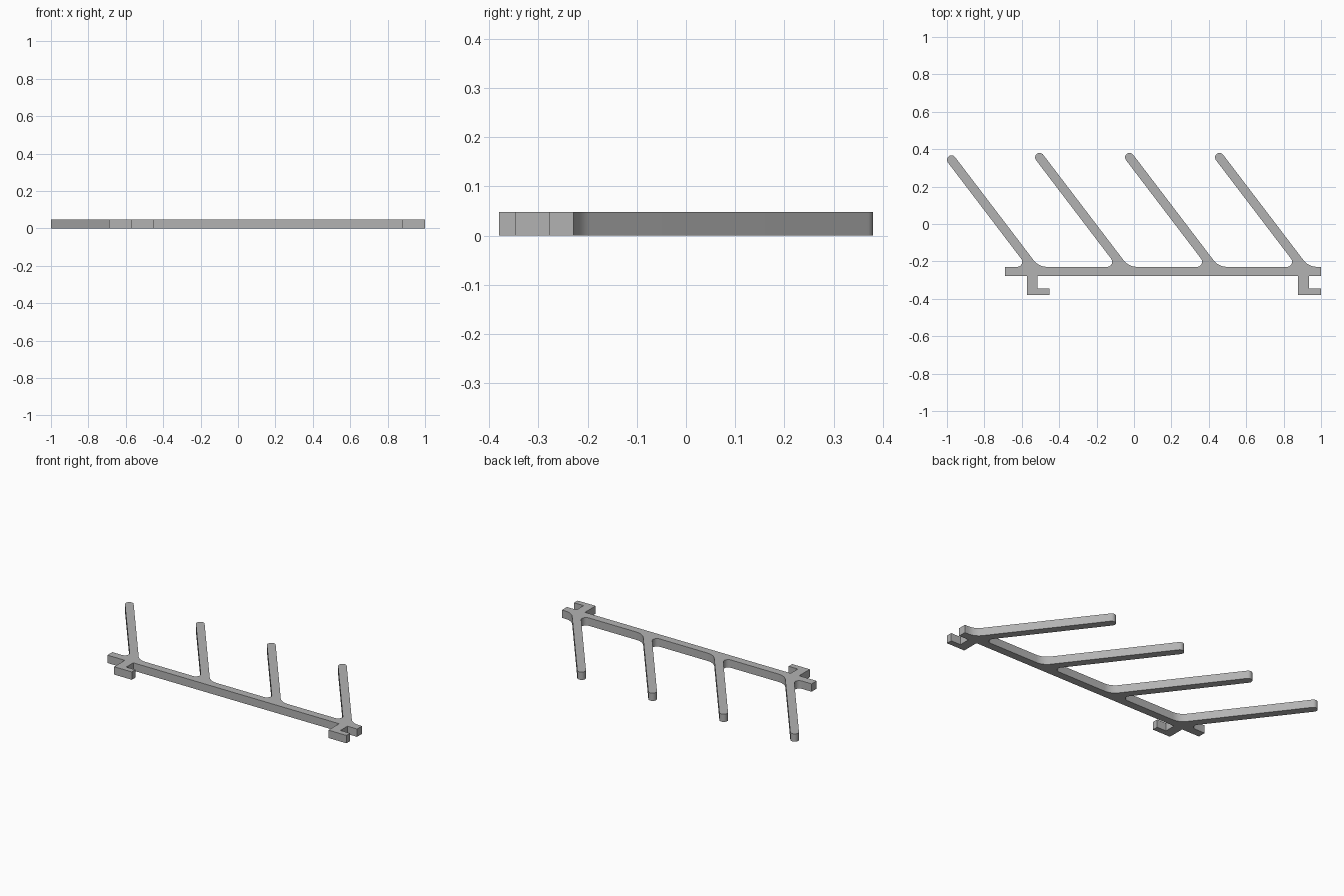
import bpy
import bmesh
import math
from mathutils import Vector

cube = bpy.data.objects.get("Cube")
if cube:
    bpy.data.objects.remove(cube, do_unlink=True)

THICK = 0.048
BAR_LEFT, BAR_RIGHT = -0.69, 1.0
BAR_FRONT, BAR_BACK = -0.277, -0.229
HOOK_FRONT, FOOT_BACK = -0.38, -0.345
PEG_RADIUS = 0.024
PEG_DIR = Vector((-math.cos(math.radians(52.7)), math.sin(math.radians(52.7))))
PEG_SIDE = Vector((PEG_DIR.y, -PEG_DIR.x))   # towards the right edge of a peg


def fillet(corner, dir_in, dir_out, radius, steps=10):
    """Arc that rounds a corner between two rays leaving it."""
    half = dir_in.angle(dir_out) / 2
    centre = corner + (dir_in + dir_out).normalized() * radius / math.sin(half)
    reach = radius / math.tan(half)
    a = corner + dir_in * reach - centre
    b = corner + dir_out * reach - centre
    sweep = a.angle(b)
    return [centre + (a * math.sin((1 - i / steps) * sweep) + b * math.sin(i / steps * sweep))
            / math.sin(sweep) for i in range(steps + 1)]


def hook(x, foot_end):
    """L-shaped hook hanging from the front edge of the bar."""
    return [Vector(p) for p in (
        (x, BAR_FRONT), (x, HOOK_FRONT), (foot_end, HOOK_FRONT),
        (foot_end, FOOT_BACK), (x + 0.057, FOOT_BACK), (x + 0.057, BAR_FRONT))]


def peg(base_x, tip_y, steps=14):
    """Slanted peg with blended foot and round tip, from right to left."""
    base = Vector((base_x, BAR_BACK))
    offset = Vector((PEG_RADIUS / PEG_DIR.y, 0))
    right = Vector((1, 0))
    tip = base + PEG_DIR * ((tip_y - BAR_BACK) / PEG_DIR.y)
    points = fillet(base + offset, right, PEG_DIR, 0.09)
    for i in range(steps + 1):
        t = math.pi * i / steps
        points.append(tip + (PEG_SIDE * math.cos(t) + PEG_DIR * math.sin(t)) * PEG_RADIUS)
    return points + fillet(base - offset, PEG_DIR, -right, 0.027)


# Outline of the rack, counter-clockwise
outline = [Vector((BAR_LEFT, BAR_FRONT))]
outline += hook(-0.572, -0.453) + hook(0.878, BAR_RIGHT)
outline += [Vector((BAR_RIGHT, BAR_FRONT)), Vector((BAR_RIGHT, BAR_BACK))]
for i in reversed(range(4)):
    outline += peg(-0.54 + i * 0.481, 0.343 if i == 0 else 0.356)
outline.append(Vector((BAR_LEFT, BAR_BACK)))

# Extrude the outline into a flat plate
bm = bmesh.new()
base_face = bm.faces.new([bm.verts.new((p.x, p.y, 0)) for p in outline])
result = bmesh.ops.extrude_face_region(bm, geom=[base_face], use_keep_orig=True)
top = [v for v in result["geom"] if isinstance(v, bmesh.types.BMVert)]
bmesh.ops.translate(bm, verts=top, vec=(0, 0, THICK))
bmesh.ops.recalc_face_normals(bm, faces=bm.faces)
mesh = bpy.data.meshes.new("peg_rack")
bm.to_mesh(mesh)
bm.free()
rack = bpy.data.objects.new("peg_rack", mesh)
bpy.context.collection.objects.link(rack)

# Single grey finish
grey = bpy.data.materials.new("plain_grey")
grey.use_nodes = True
colour = (0.45, 0.45, 0.45, 1)
grey.diffuse_color = colour
grey.node_tree.nodes["Principled BSDF"].inputs["Base Color"].default_value = colour
mesh.materials.append(grey)

# Smooth the round edges, keep the rims sharp
bpy.ops.object.select_all(action="DESELECT")
rack.select_set(True)
bpy.context.view_layer.objects.active = rack
bpy.ops.object.shade_smooth_by_angle(angle=math.radians(30))
